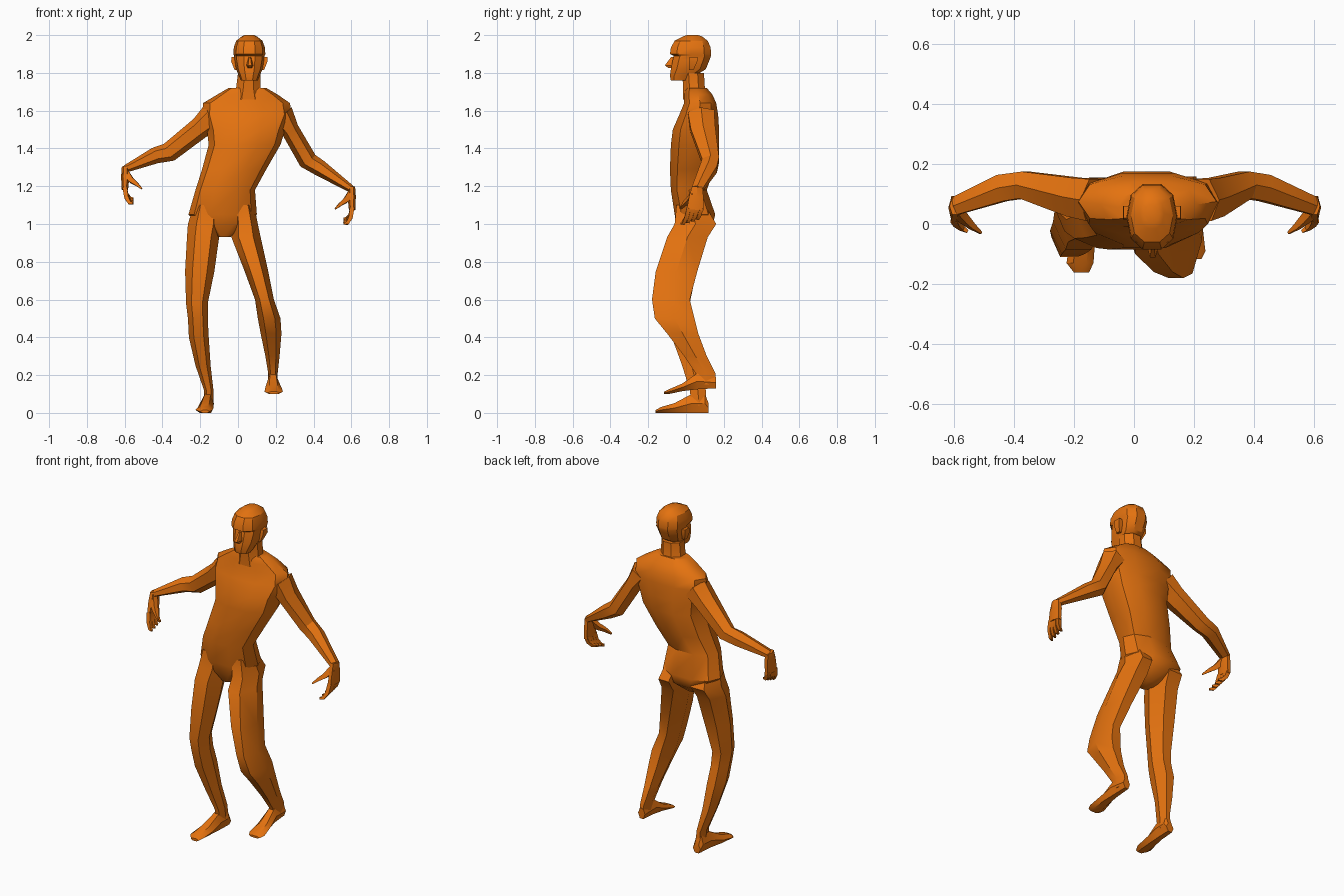
import bpy, bmesh, math
from mathutils import Vector

orange = bpy.data.materials.new("orange")
orange.diffuse_color = (0.78, 0.17, 0.005, 1)


def skin(name, rings, angle=32):
    """Join rings of points into a closed, capped surface."""
    bm = bmesh.new()
    loops = [[bm.verts.new(p) for p in ring] for ring in rings]
    n = len(loops[0])
    for a, b in zip(loops, loops[1:]):
        for i in range(n):
            j = (i + 1) % n
            bm.faces.new((a[i], a[j], b[j], b[i]))
    bm.faces.new(loops[0])
    bm.faces.new(loops[-1])
    bmesh.ops.recalc_face_normals(bm, faces=bm.faces[:])
    mesh = bpy.data.meshes.new(name)
    bm.to_mesh(mesh)
    bm.free()
    mesh.materials.append(orange)
    ob = bpy.data.objects.new(name, mesh)
    bpy.context.collection.objects.link(ob)
    bpy.ops.object.select_all(action='DESELECT')
    ob.select_set(True)
    bpy.context.view_layer.objects.active = ob
    bpy.ops.object.shade_smooth_by_angle(angle=math.radians(angle))
    return ob


def unit_ring(n, power=1.0):
    """Polygon filling the square -1..1; power below 1 makes it boxier."""
    off = 0 if n % 4 else math.pi / n
    pts = [(math.cos(off + 2 * math.pi * i / n), math.sin(off + 2 * math.pi * i / n)) for i in range(n)]
    pts = [tuple(math.copysign(abs(c) ** power, c) for c in p) for p in pts]
    mx, my = max(p[0] for p in pts), max(p[1] for p in pts)
    return [(x / mx, y / my) for x, y in pts]


def stack(name, sections, n=6, power=1.0, along='z', angle=32):
    """Sections are (position, min x, max x, min depth, max depth)."""
    rings = []
    for pos, x0, x1, d0, d1 in sections:
        ring = []
        for u, v in unit_ring(n, power):
            x, d = (x0 + x1) / 2 + u * (x1 - x0) / 2, (d0 + d1) / 2 + v * (d1 - d0) / 2
            ring.append((x, d, pos) if along == 'z' else (x, pos, d))
        rings.append(ring)
    return skin(name, rings, angle)


def tube(name, path, n=6):
    """Path points are (x, y, z, radius, depth radius)."""
    pts = [Vector(p[:3]) for p in path]
    rings = []
    for i, p in enumerate(path):
        t = (pts[min(i + 1, len(pts) - 1)] - pts[max(i - 1, 0)]).normalized()
        v = (Vector((0, 1, 0)) - t * t.y).normalized()
        u = t.cross(v)
        rings.append([pts[i] + u * a * p[3] + v * b * p[4] for a, b in unit_ring(n)])
    return skin(name, rings)


# Torso, leaning from the pelvis toward the raised leg
stack("torso", [
    (0.93, -0.11, -0.04, -0.02, 0.07), (0.99, -0.20, 0.05, -0.05, 0.14),
    (1.05, -0.262, 0.10, -0.06, 0.155), (1.18, -0.225, 0.09, -0.08, 0.11),
    (1.29, -0.19, 0.15, -0.085, 0.15), (1.42, -0.155, 0.225, -0.08, 0.175),
    (1.50, -0.165, 0.25, -0.07, 0.175), (1.58, -0.19, 0.285, -0.035, 0.17),
    (1.64, -0.185, 0.275, -0.01, 0.16), (1.685, -0.11, 0.21, -0.01, 0.14),
    (1.72, -0.05, 0.15, 0.0, 0.11)], n=10, power=0.85, angle=38)
stack("neck", [
    (1.66, -0.03, 0.14, -0.015, 0.12), (1.72, -0.01, 0.12, -0.015, 0.10),
    (1.80, 0.0, 0.12, -0.02, 0.095)], n=8)

# Head with brow ledge, nose and ears
stack("head", [
    (1.76, 0.015, 0.105, -0.08, 0.01), (1.785, 0.005, 0.115, -0.085, 0.05),
    (1.82, -0.01, 0.13, -0.08, 0.105), (1.87, -0.02, 0.14, -0.07, 0.125),
    (1.89, -0.02, 0.14, -0.065, 0.132), (1.90, -0.025, 0.145, -0.085, 0.133),
    (1.935, -0.022, 0.142, -0.08, 0.13), (1.97, -0.01, 0.13, -0.06, 0.115),
    (1.993, 0.02, 0.10, -0.015, 0.085), (2.0, 0.035, 0.085, 0.005, 0.065)],
    n=10, power=0.85)
stack("nose", [
    (1.885, 0.055, 0.07, -0.078, -0.04), (1.84, 0.044, 0.081, -0.112, -0.04),
    (1.825, 0.048, 0.077, -0.092, -0.04)], n=6)
for side, label in ((-1, "left"), (1, "right")):
    ear = []
    for z, out, y0, y1 in ((1.815, 0.078, 0.015, 0.04), (1.86, 0.096, 0.015, 0.06), (1.885, 0.095, 0.02, 0.06)):
        ear.append((z, *sorted((0.06 + side * 0.06, 0.06 + side * out)), y0, y1))
    stack(label + "_ear", ear, n=4)

# Legs: one standing, one lifted with a bent knee
stack("standing_leg", [
    (1.10, -0.235, -0.09, -0.05, 0.09), (1.0, -0.265, -0.085, -0.06, 0.145),
    (0.93, -0.27, -0.10, -0.085, 0.10), (0.75, -0.28, -0.125, -0.10, 0.055),
    (0.58, -0.275, -0.16, -0.11, 0.02), (0.50, -0.265, -0.16, -0.10, 0.03),
    (0.40, -0.26, -0.155, -0.075, 0.06), (0.25, -0.225, -0.145, -0.02, 0.08),
    (0.12, -0.18, -0.13, 0.02, 0.105), (0.04, -0.18, -0.13, 0.03, 0.11)])
stack("lifted_leg", [
    (1.10, -0.04, 0.085, -0.05, 0.10), (1.0, -0.03, 0.105, -0.06, 0.16),
    (0.93, -0.035, 0.12, -0.10, 0.115), (0.75, 0.035, 0.16, -0.16, 0.06),
    (0.60, 0.09, 0.19, -0.18, 0.02), (0.50, 0.105, 0.225, -0.165, 0.045),
    (0.42, 0.12, 0.23, -0.10, 0.065), (0.30, 0.145, 0.22, -0.01, 0.11),
    (0.21, 0.16, 0.21, 0.05, 0.155), (0.15, 0.16, 0.21, 0.06, 0.155)])

# Feet, heel to toe
stack("standing_foot", [
    (0.12, -0.18, -0.13, 0.0, 0.05), (0.10, -0.185, -0.128, 0.0, 0.10),
    (0.03, -0.19, -0.13, 0.0, 0.10), (-0.06, -0.215, -0.13, 0.0, 0.052),
    (-0.13, -0.225, -0.135, 0.0, 0.032), (-0.162, -0.20, -0.15, 0.0, 0.015)], along='y')
stack("lifted_foot", [
    (0.158, 0.162, 0.208, 0.13, 0.19), (0.06, 0.155, 0.215, 0.125, 0.21),
    (-0.02, 0.145, 0.23, 0.115, 0.155), (-0.09, 0.14, 0.238, 0.10, 0.125),
    (-0.117, 0.155, 0.225, 0.10, 0.112)], along='y')

# Arms, shoulder to wrist
tube("left_arm", [
    (-0.13, 0.08, 1.57, 0.075, 0.07), (-0.20, 0.09, 1.51, 0.058, 0.065),
    (-0.365, 0.13, 1.38, 0.052, 0.045), (-0.44, 0.12, 1.362, 0.043, 0.045),
    (-0.595, 0.06, 1.292, 0.02, 0.03)])
tube("right_arm", [
    (0.225, 0.08, 1.58, 0.07, 0.07), (0.275, 0.09, 1.50, 0.048, 0.065),
    (0.37, 0.13, 1.335, 0.05, 0.045), (0.435, 0.12, 1.295, 0.043, 0.045),
    (0.60, 0.06, 1.185, 0.02, 0.03)])


# Drooping hands with curled fingers; offsets run inward, y, z from the wrist
def hand(label, wrist, inward):
    def put(path):
        return [(wrist[0] + inward * a, wrist[1] + b, wrist[2] + c, r, s) for a, b, c, r, s in path]
    tube(label + "_palm", put([
        (-0.002, 0.0, 0.012, 0.018, 0.028), (-0.002, -0.005, -0.04, 0.022, 0.038),
        (-0.004, -0.012, -0.11, 0.017, 0.044)]))
    for i in range(4):
        y = -0.045 + i * 0.022
        reach = 1.15 - 0.12 * i
        tube(f"{label}_finger_{i + 1}", put([
            (-0.004, y, -0.10, 0.012, 0.011), (0.004, y - 0.012 * reach, -0.10 - 0.045 * reach, 0.011, 0.01),
            (0.022, y - 0.026 * reach, -0.10 - 0.07 * reach, 0.009, 0.008),
            (0.04, y - 0.035 * reach, -0.10 - 0.072 * reach, 0.005, 0.005)]), n=4)
    tube(label + "_thumb", put([
        (0.0, -0.015, -0.02, 0.018, 0.016), (0.03, -0.045, -0.06, 0.014, 0.014),
        (0.055, -0.068, -0.078, 0.01, 0.01), (0.085, -0.09, -0.105, 0.004, 0.004)]), n=4)


hand("left", (-0.595, 0.06, 1.292), 1)
hand("right", (0.60, 0.06, 1.185), -1)
